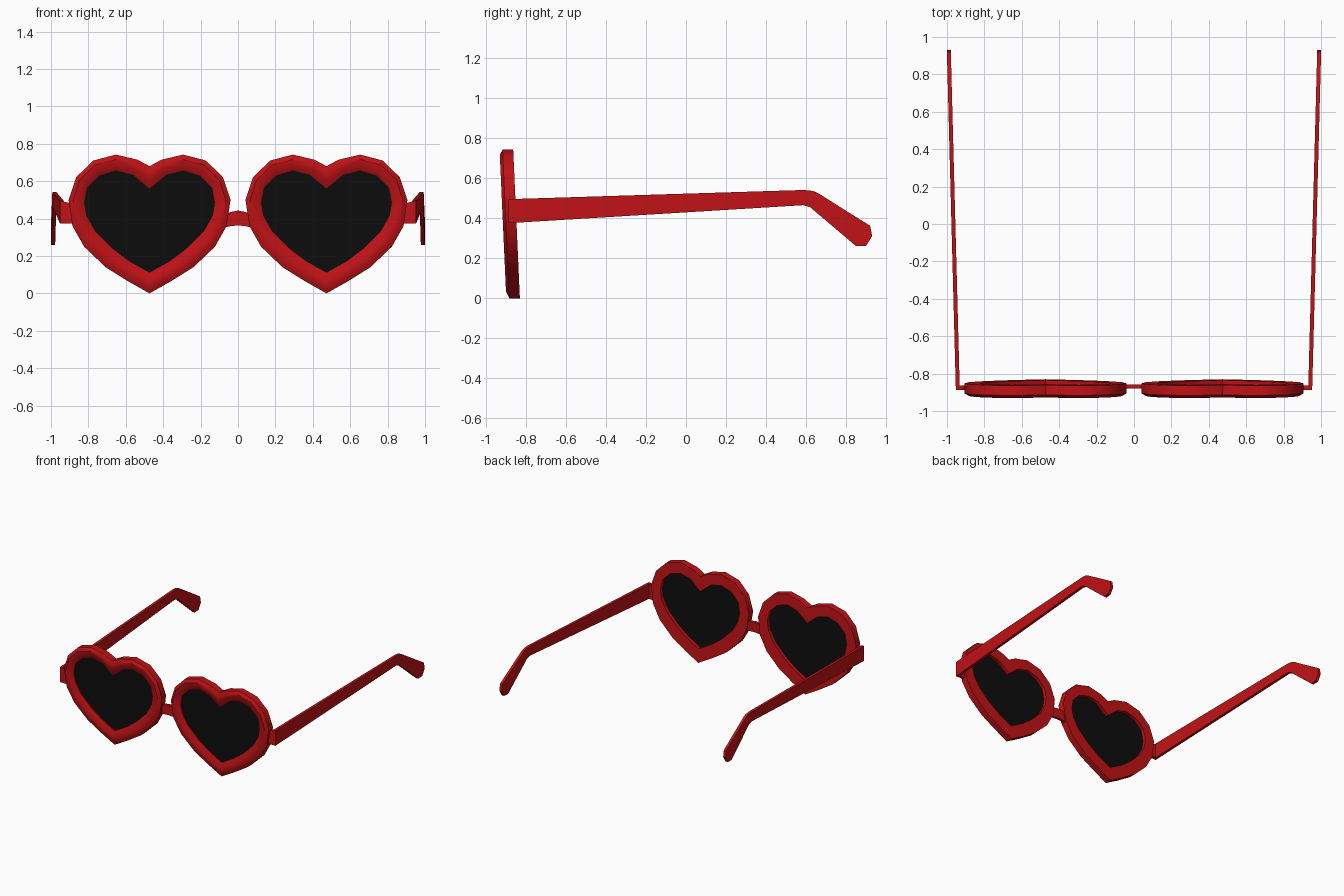
import bpy, bmesh

if "Cube" in bpy.data.objects:
    bpy.data.objects.remove(bpy.data.objects["Cube"])

def material(name, col):
    m = bpy.data.materials.new(name)
    m.diffuse_color = (*col, 1)
    m.use_nodes = True
    m.node_tree.nodes["Principled BSDF"].inputs["Base Color"].default_value = m.diffuse_color
    return m

RED = material("red_plastic", (0.53, 0.006, 0.008))
BLACK = material("dark_lens", (0.004, 0.004, 0.004))
CX = 0.473  # centre of one heart

# Half heart outlines (offset from heart centre, height), bottom tip to top notch
OUTER = [(0, 0), (.115, .065), (.235, .14), (.35, .25), (.412, .36), (.433, .5),
         (.393, .62), (.302, .71), (.18, .742), (.065, .715), (0, .68)]
INNER = [(0, .11), (.11, .172), (.2, .24), (.29, .33), (.338, .415), (.35, .485),
         (.335, .565), (.27, .63), (.18, .657), (.09, .635), (0, .56)]

def heart(t):
    """Full heart loop, blended from outer (t=0) to inner (t=1)."""
    half = [(a[0] + (b[0] - a[0]) * t, a[1] + (b[1] - a[1]) * t) for a, b in zip(OUTER, INNER)]
    return half + [(-x, z) for x, z in half[-2:0:-1]]

def tilted(x, z, depth):
    """Point on the slightly leaning front."""
    return (CX + x, -0.898 - 0.045 * z + depth, z)

def finish(name, bm, mat, mirror=True, smooth=False):
    bmesh.ops.recalc_face_normals(bm, faces=bm.faces)
    me = bpy.data.meshes.new(name)
    bm.to_mesh(me)
    bm.free()
    me.materials.append(mat)
    ob = bpy.data.objects.new(name, me)
    bpy.context.collection.objects.link(ob)
    if smooth:
        bpy.context.view_layer.objects.active = ob
        ob.select_set(True)
        bpy.ops.object.shade_smooth_by_angle(angle=0.6)
        ob.select_set(False)
    if mirror:
        ob.modifiers.new("Mirror", 'MIRROR').use_axis = (True, False, False)
    return ob

def bridge_loops(bm, a, b):
    n = len(a)
    for i in range(n):
        j = (i + 1) % n
        bm.faces.new((a[i], a[j], b[j], b[i]))

def slab(name, loop_a, loop_b, mat, **kw):
    """Solid between two matching outlines."""
    bm = bmesh.new()
    a = [bm.verts.new(p) for p in loop_a]
    b = [bm.verts.new(p) for p in loop_b]
    bm.faces.new(a)
    bm.faces.new(b[::-1])
    bridge_loops(bm, a, b)
    return finish(name, bm, mat, **kw)

# Heart rims: closed cross-section swept round the heart
bm = bmesh.new()
section = [(0, .068), (0, .015), (.3, 0), (.6, .002), (1, .02), (1, .068)]
rings = [[bm.verts.new(tilted(x, z, d)) for x, z in heart(t)] for t, d in section]
for k in range(len(rings)):
    bridge_loops(bm, rings[k], rings[(k + 1) % len(rings)])
finish("heart_rim", bm, RED, smooth=True)

# Lenses
lens = heart(0.97)
slab("lens", [tilted(x, z, .028) for x, z in lens],
     [tilted(x, z, .042) for x, z in lens], BLACK)

# Nose bridge
arch = [(-.09, .347), (-.04, .36), (0, .363), (.04, .36), (.09, .347),
        (.09, .42), (.04, .435), (0, .443), (-.04, .435), (-.09, .42)]
slab("nose_bridge", [(x, -.88, z) for x, z in arch],
     [(x, -.858, z) for x, z in arch], RED, mirror=False)

# Hinge blocks joining rim to temple
block = [(.87, .375), (.935, .375), (.935, .492), (.87, .475)]
slab("hinge", [(x, -.888, z) for x, z in block],
     [(x, -.864, z) for x, z in block], RED)

# Temple arms: side profile (y, z), splayed outwards towards the back
arm = [(-.888, .375), (.585, .465), (.62, .455), (.85, .26), (.9, .262), (.93, .31),
       (.92, .362), (.66, .525), (.635, .536), (.59, .541), (-.888, .495)]
slab("temple_arm", [(.955 + .0265 * y, y, z) for y, z in arm],
     [(.976 + .0265 * y, y, z) for y, z in arm], RED)
